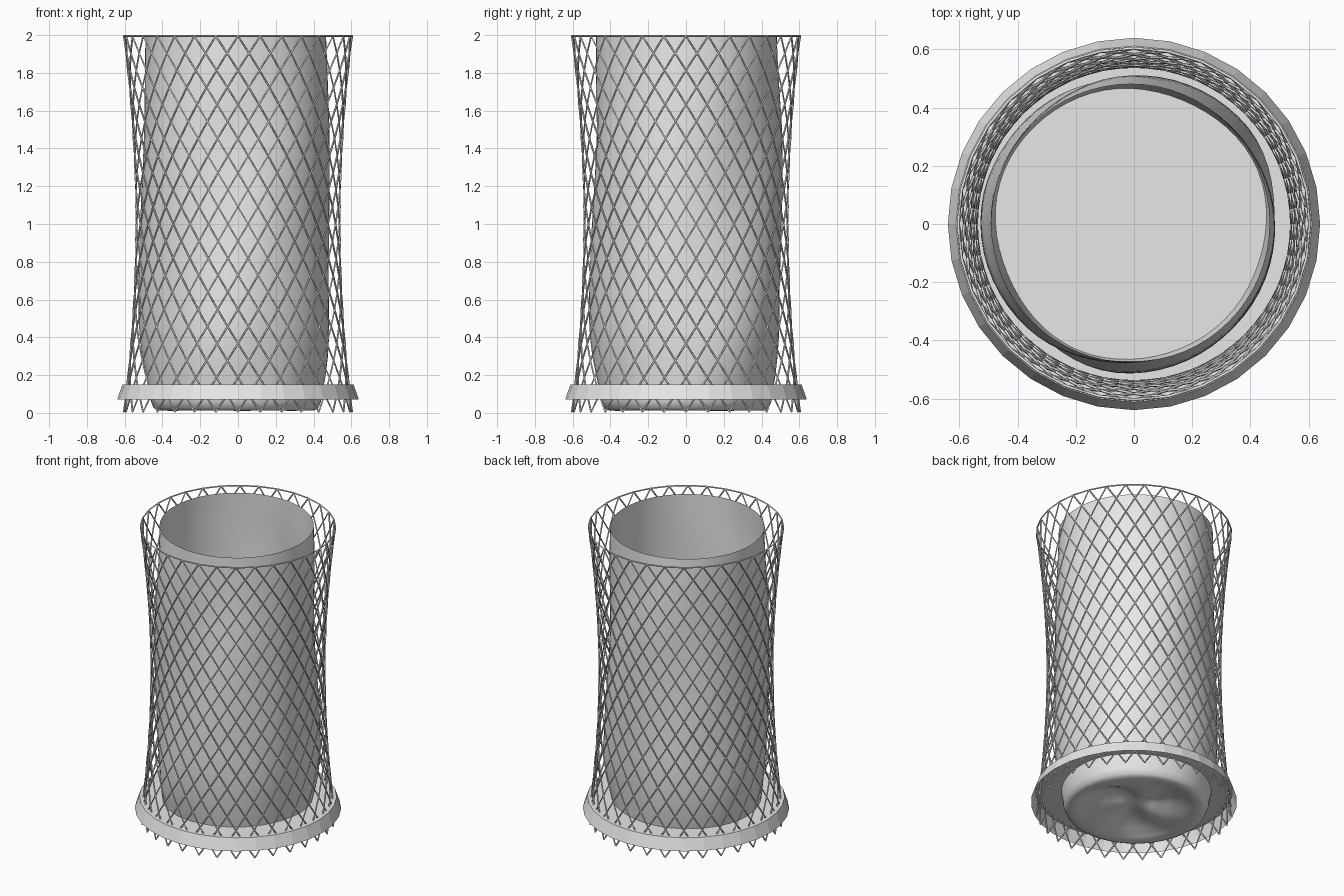
import bpy, bmesh, math
from math import sin, cos, pi

cube = bpy.data.objects.get("Cube")
if cube:
    bpy.data.objects.remove(cube, do_unlink=True)

SIDES = 32      # diamonds around the basket
ROWS = 22       # half diamonds from bottom to top
WIRE = 0.005    # wire radius

grey = bpy.data.materials.new("plain_grey")
grey.use_nodes = True
colour = (0.8, 0.8, 0.8, 1)
grey.diffuse_color = colour
grey.node_tree.nodes["Principled BSDF"].inputs["Base Color"].default_value = colour


def add_object(name, data):
    obj = bpy.data.objects.new(name, data)
    bpy.context.collection.objects.link(obj)
    data.materials.append(grey)
    return obj


def add_wires(name, paths, cyclic=False):
    """Thin square wires along straight-segment paths."""
    curve = bpy.data.curves.new(name, 'CURVE')
    curve.dimensions = '3D'
    curve.bevel_depth = WIRE
    curve.bevel_resolution = 0
    curve.use_fill_caps = True
    for path in paths:
        spline = curve.splines.new('POLY')
        spline.points.add(len(path) - 1)
        for point, co in zip(spline.points, path):
            point.co = (*co, 1)
        spline.use_cyclic_u = cyclic
    return add_object(name, curve)


def basket_point(step, row):
    """Point on the waisted basket; step counts half diamonds around."""
    z = WIRE + (2 - 2 * WIRE) * row / ROWS
    r = 0.54 + 0.065 * (z - 1) ** 2
    a = pi * step / SIDES
    return (r * cos(a), r * sin(a), z)


# Crossing wires of the basket and the hoop at its top
strands = [[basket_point(2 * i + turn * row, row) for row in range(ROWS + 1)]
           for i in range(SIDES) for turn in (1, -1)]
add_wires("wire_mesh", strands)
add_wires("top_hoop", [[basket_point(2 * i, ROWS) for i in range(SIDES)]], True)

# Base: tapered band, closed at the top and open below
bm = bmesh.new()
bmesh.ops.create_cone(bm, cap_ends=True, segments=SIDES,
                      radius1=0.64, radius2=0.612, depth=0.08)
floor_cap = [f for f in bm.faces if f.normal.z < -0.9]
bmesh.ops.delete(bm, geom=floor_cap, context='FACES_ONLY')
bmesh.ops.translate(bm, verts=bm.verts, vec=(0, 0, 0.11))
mesh = bpy.data.meshes.new("base_ring")
bm.to_mesh(mesh)
bm.free()
add_object("base_ring", mesh)

# Liner: soft open bag with slanting folds and a crumpled bottom
profile = [(0.1, 0.07), (0.2, 0.06), (0.29, 0.04), (0.36, 0.02), (0.41, 0.012),
           (0.435, 0.025), (0.45, 0.06), (0.46, 0.12), (0.475, 0.2),
           (0.49, 0.3), (0.5, 0.4), (0.505, 0.5)]
for i in range(1, 16):
    profile.append((0.505 - 0.027 * (i / 15) ** 1.5, 0.5 + 0.1 * i))

AROUND = 64
bm = bmesh.new()
rings = []
for n, (r, z) in enumerate(profile):
    ring = []
    fade = min(1, z / 0.3) * min(1, (2 - z) / 0.5)
    for j in range(AROUND):
        a = 2 * pi * j / AROUND
        fold = sin(3 * (a - z) + 1) + 0.5 * sin(5 * (a - 0.8 * z))
        rr = r + 0.011 * fade * fold
        zz = z
        if n < 4:   # swirling dents underneath
            zz += 0.025 * sin(3 * a + 8 * r) * sin(pi * min(1, r / 0.41))
        ring.append(bm.verts.new((rr * cos(a) - 0.012, rr * sin(a) + 0.003, zz)))
    rings.append(ring)
for low, high in zip(rings, rings[1:]):
    for j in range(AROUND):
        k = (j + 1) % AROUND
        bm.faces.new((low[j], low[k], high[k], high[j]))
centre = bm.verts.new((-0.012, 0.003, 0.075))
for j in range(AROUND):
    bm.faces.new((centre, rings[0][(j + 1) % AROUND], rings[0][j]))
for face in bm.faces:
    face.smooth = True
mesh = bpy.data.meshes.new("liner")
bm.to_mesh(mesh)
bm.free()
add_object("liner", mesh)
